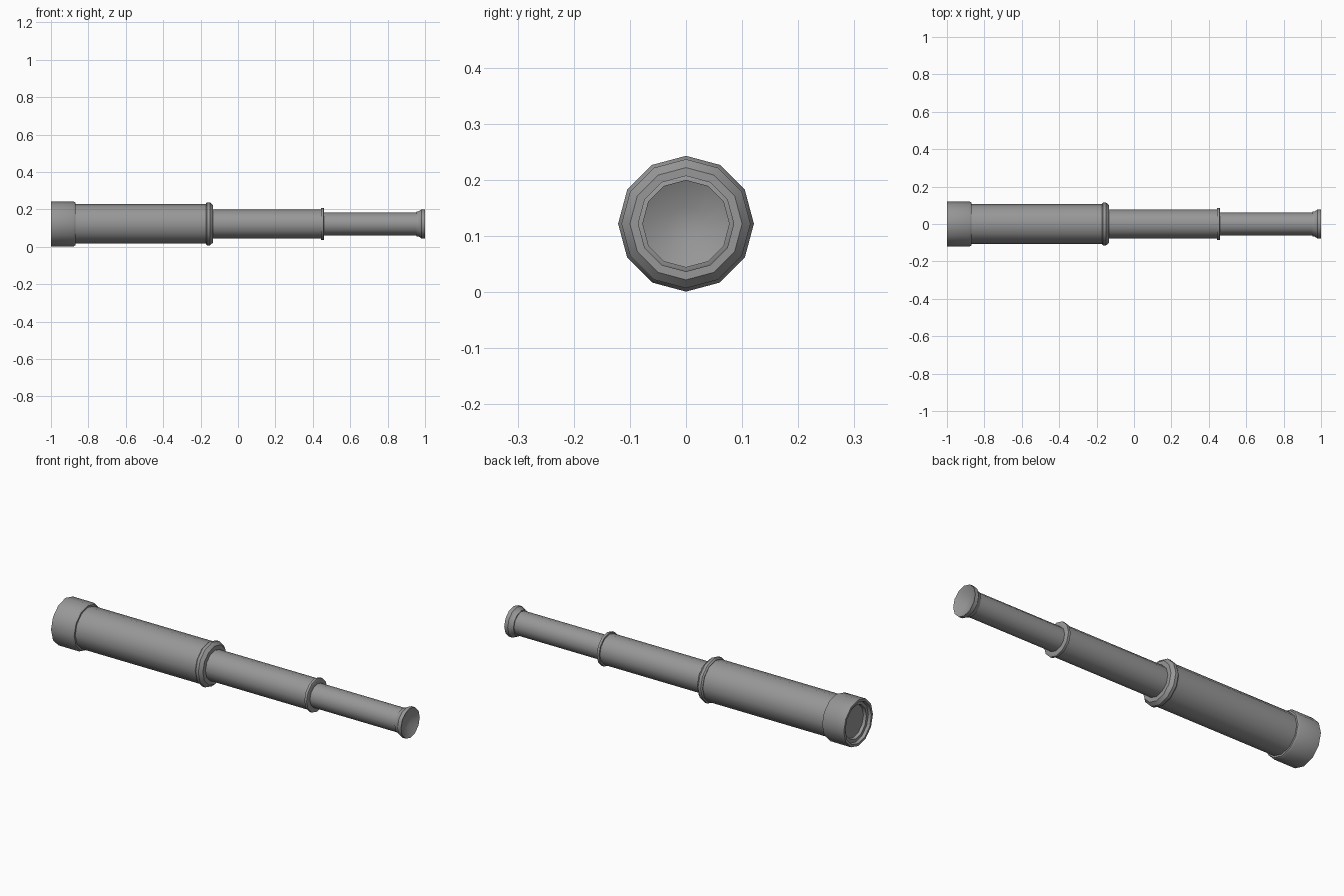
import bpy, math
from mathutils import Vector

cube = bpy.data.objects.get("Cube")
if cube:
    bpy.data.objects.remove(cube)

SIDES = 12
AXIS_Z = 0.122

grey = bpy.data.materials.new("mid grey metal")
grey.use_nodes = True
colour = (0.31, 0.31, 0.31, 1)
grey.diffuse_color = colour
grey.node_tree.nodes["Principled BSDF"].inputs["Base Color"].default_value = colour


def lathe(name, profile):
    """Turn (x, radius) points about the long axis; radius 0 closes an end."""
    verts, faces, rings = [], [], []
    for x, r in profile:
        count = SIDES if r > 0 else 1
        rings.append(range(len(verts), len(verts) + count))
        for i in range(count):
            a = math.tau * i / SIDES
            verts.append(Vector((x, r * math.cos(a), AXIS_Z + r * math.sin(a))))
    for a, b in zip(rings, rings[1:]):
        for i in range(SIDES):
            j = (i + 1) % SIDES
            loop = [a[i % len(a)], a[j % len(a)], b[j % len(b)], b[i % len(b)]]
            faces.append(list(dict.fromkeys(loop))[::-1])
    mesh = bpy.data.meshes.new(name)
    mesh.from_pydata(verts, [], faces)
    mesh.materials.append(grey)
    obj = bpy.data.objects.new(name, mesh)
    bpy.context.collection.objects.link(obj)
    bpy.ops.object.select_all(action='DESELECT')
    obj.select_set(True)
    bpy.context.view_layer.objects.active = obj
    bpy.ops.object.shade_smooth_by_angle(angle=math.radians(35))
    return obj


# Objective end: hood with a recessed lens
lathe("objective_hood", [(-0.97, 0), (-0.97, 0.085), (-0.985, 0.088), (-0.985, 0.104),
                         (-1, 0.108), (-1, 0.121), (-0.88, 0.121),
                         (-0.87, 0.115), (-0.87, 0.1)])

# Three draw tubes
lathe("main_tube", [(-0.88, 0.106), (-0.165, 0.106)])
lathe("middle_tube", [(-0.15, 0.078), (0.45, 0.078)])
lathe("eye_tube", [(0.45, 0.061), (0.965, 0.061)])

# Collars where the tubes slide into each other
lathe("main_collar", [(-0.172, 0.1), (-0.172, 0.109), (-0.165, 0.115), (-0.15, 0.115),
                      (-0.134, 0.1), (-0.134, 0.076)])
lathe("middle_collar", [(0.445, 0.075), (0.445, 0.086), (0.458, 0.086),
                        (0.46, 0.082), (0.46, 0.058)])

# Eyepiece with a dished face and a small eye hole
lathe("eyepiece", [(0.955, 0.058), (0.955, 0.066), (0.968, 0.068), (0.98, 0.078),
                   (1, 0.078), (0.977, 0.031), (0.977, 0)])
